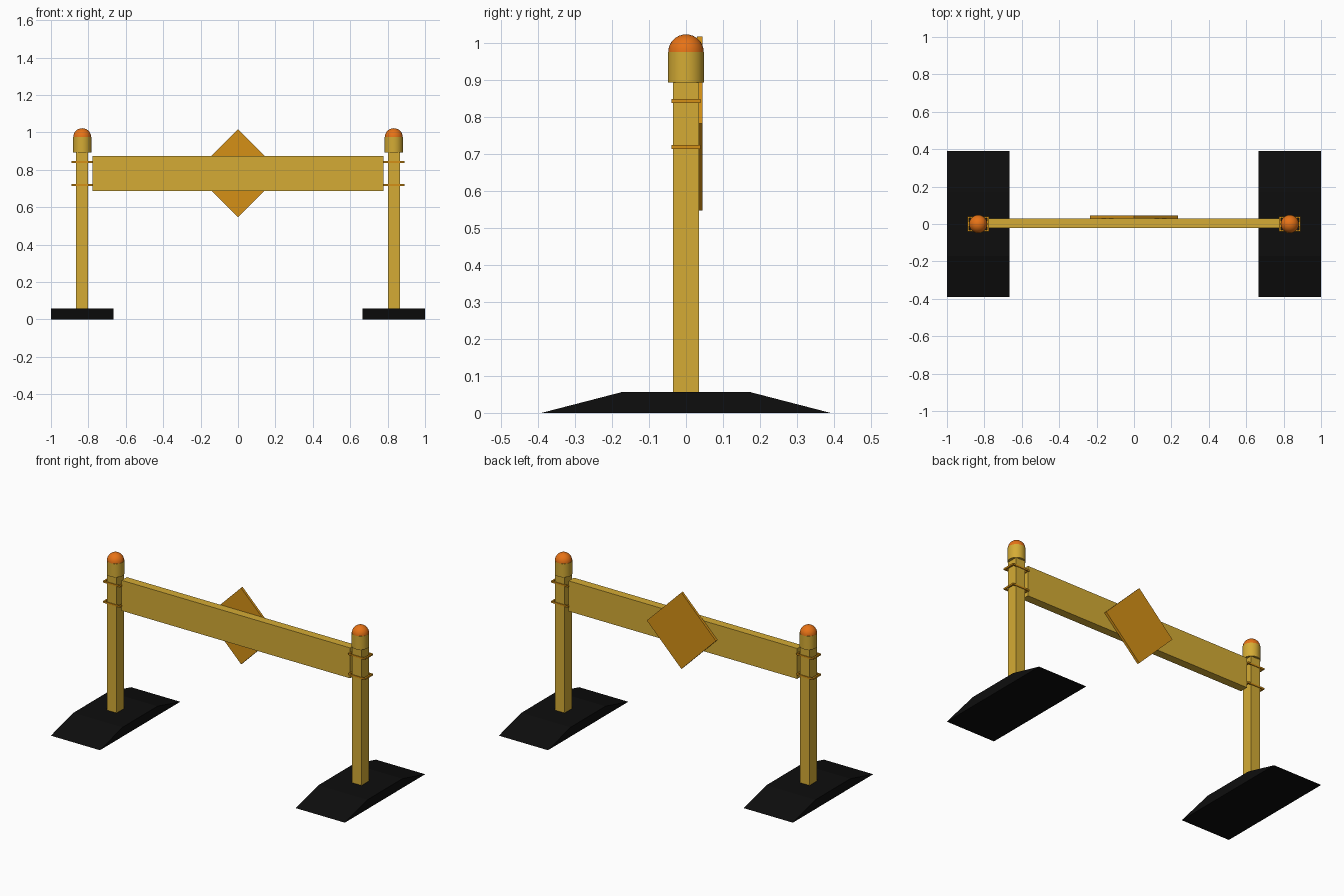
import bpy, bmesh, math
from mathutils import Matrix

if "Cube" in bpy.data.objects:
    bpy.data.objects.remove(bpy.data.objects["Cube"])

POST_X = 0.833


def material(name, color):
    m = bpy.data.materials.new(name)
    m.diffuse_color = (*color, 1)
    m.use_nodes = True
    m.node_tree.nodes["Principled BSDF"].inputs["Base Color"].default_value = m.diffuse_color
    return m


YELLOW = material("yellow", (0.66, 0.41, 0.035))
AMBER = material("amber", (0.66, 0.28, 0.008))
ORANGE = material("orange", (0.80, 0.17, 0.008))
BLACK = material("black", (0.004, 0.004, 0.004))


def finish(name, bm, mat, smooth=False):
    bmesh.ops.recalc_face_normals(bm, faces=bm.faces)
    mesh = bpy.data.meshes.new(name)
    bm.to_mesh(mesh)
    bm.free()
    mesh.materials.append(mat)
    ob = bpy.data.objects.new(name, mesh)
    bpy.context.collection.objects.link(ob)
    if smooth:
        bpy.ops.object.select_all(action='DESELECT')
        bpy.context.view_layer.objects.active = ob
        ob.select_set(True)
        bpy.ops.object.shade_smooth_by_angle(angle=math.radians(35))
    return ob


def box(name, lo, hi, mat):
    bm = bmesh.new()
    bmesh.ops.create_cube(bm, size=1)
    for v in bm.verts:
        v.co = [lo[i] if v.co[i] < 0 else hi[i] for i in range(3)]
    return finish(name, bm, mat)


def extrude(name, points, direction, mat):
    bm = bmesh.new()
    face = bm.faces.new([bm.verts.new(p) for p in points])
    out = bmesh.ops.extrude_face_region(bm, geom=[face], use_keep_orig=True)
    verts = [g for g in out["geom"] if isinstance(g, bmesh.types.BMVert)]
    bmesh.ops.translate(bm, verts=verts, vec=direction)
    return finish(name, bm, mat)


def strap(name, x, z, mat):
    # rectangular loop of square bar around the post
    bm = bmesh.new()
    rings = []
    for hx, hy, dz in ((0.058, 0.039, -0.005), (0.058, 0.039, 0.005),
                       (0.048, 0.031, 0.005), (0.048, 0.031, -0.005)):
        rings.append([bm.verts.new((x + sx * hx, sy * hy, z + dz))
                      for sx, sy in ((-1, -1), (1, -1), (1, 1), (-1, 1))])
    for a, b in zip(rings, rings[1:] + rings[:1]):
        for i in range(4):
            j = (i + 1) % 4
            bm.faces.new((a[i], a[j], b[j], b[i]))
    return finish(name, bm, mat)


for side, s in (("left", -1), ("right", 1)):
    x = s * POST_X
    # rubber foot with ramped ends
    foot = [(x - 0.167, y, z) for y, z in
            ((-0.39, 0), (0.39, 0), (0.17, 0.057), (-0.17, 0.057))]
    extrude(f"{side}_foot", foot, (0.334, 0, 0), BLACK)

    # square post
    box(f"{side}_post", (x - 0.032, -0.035, 0.05), (x + 0.032, 0.035, 0.9), YELLOW)

    # lamp collar
    bm = bmesh.new()
    bmesh.ops.create_cone(bm, cap_ends=True, segments=32, radius1=0.049,
                          radius2=0.049, depth=0.083,
                          matrix=Matrix.Translation((x, 0, 0.9335)))
    finish(f"{side}_lamp_collar", bm, YELLOW, True)

    # lamp dome
    bm = bmesh.new()
    bmesh.ops.create_uvsphere(bm, u_segments=32, v_segments=16, radius=0.048)
    bmesh.ops.bisect_plane(bm, geom=bm.verts[:] + bm.edges[:] + bm.faces[:],
                           plane_co=(0, 0, 0), plane_no=(0, 0, 1), clear_inner=True)
    bmesh.ops.translate(bm, verts=bm.verts, vec=(x, 0, 0.974))
    finish(f"{side}_lamp_dome", bm, ORANGE, True)

    # straps
    for level, z in (("lower", 0.718), ("upper", 0.842)):
        strap(f"{side}_{level}_strap", x, z, AMBER)

# crossbar board
box("crossbar", (-0.777, -0.021, 0.687), (0.777, 0.03, 0.874), YELLOW)

# diamond sign on the back of the board
diamond = [(0.235 * math.cos(a), 0.03, 0.781 + 0.235 * math.sin(a))
           for a in (i * math.pi / 2 for i in range(4))]
extrude("diamond_sign", diamond, (0, 0.015, 0), AMBER)
